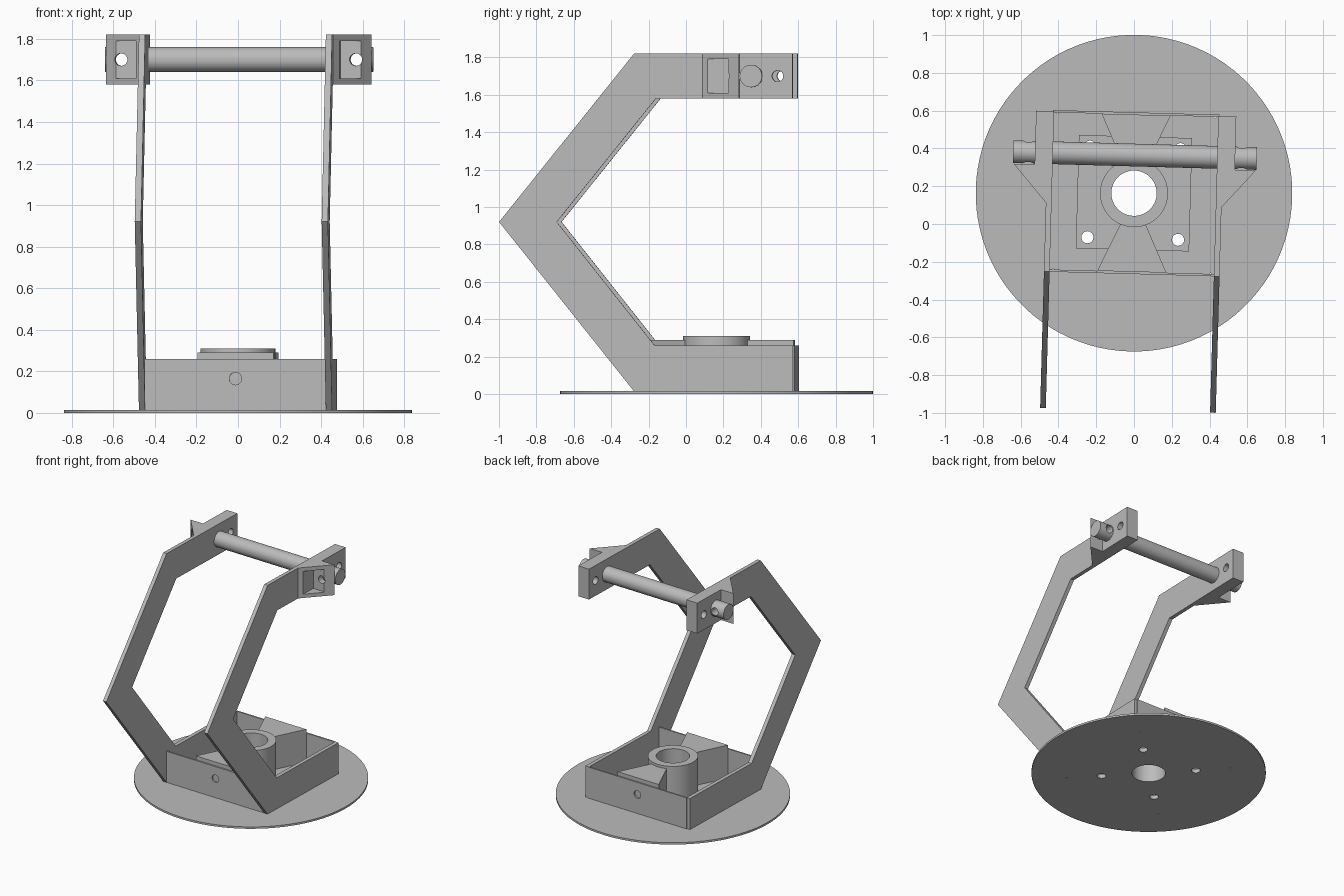
import bpy, bmesh, math
from mathutils import Matrix, Vector

if "Cube" in bpy.data.objects:
    bpy.data.objects.remove(bpy.data.objects["Cube"])

grey = bpy.data.materials.new("light_grey")
grey.use_nodes = True
grey.diffuse_color = (0.5, 0.5, 0.5, 1)
grey.node_tree.nodes["Principled BSDF"].inputs["Base Color"].default_value = (0.5, 0.5, 0.5, 1)

CY = 0.163                      # centre of the base disc along y
MOUNT = Matrix.Translation((0, CY, 0)) @ Matrix.Rotation(math.radians(-1.6), 4, 'Z') \
    @ Matrix.Translation((0, -CY, 0))


def finish(name, bm):
    bmesh.ops.recalc_face_normals(bm, faces=bm.faces[:])
    mesh = bpy.data.meshes.new(name)
    bm.to_mesh(mesh)
    bm.free()
    mesh.materials.append(grey)
    ob = bpy.data.objects.new(name, mesh)
    bpy.context.collection.objects.link(ob)
    return ob


def prism(name, points, lo, hi, axis='Z'):
    """Extrude a 2D outline: along Z from (x, y) points, along X from (y, z) points."""
    bm = bmesh.new()
    place = (lambda p, d: (p[0], p[1], d)) if axis == 'Z' else (lambda p, d: (d, p[0], p[1]))
    face = bm.faces.new([bm.verts.new(place(p, lo)) for p in points])
    ext = bmesh.ops.extrude_face_region(bm, geom=[face])
    top = [v for v in ext["geom"] if isinstance(v, bmesh.types.BMVert)]
    bmesh.ops.translate(bm, verts=top, vec=Vector(place((0, 0), hi - lo)))
    return finish(name, bm)


def box(name, x0, x1, y0, y1, z0, z1):
    return prism(name, [(x0, y0), (x1, y0), (x1, y1), (x0, y1)], z0, z1)


def cylinder(name, centre, radius, depth, axis='Z', segments=32):
    bm = bmesh.new()
    turn = {'Z': Matrix(), 'X': Matrix.Rotation(math.pi / 2, 4, 'Y'),
            'Y': Matrix.Rotation(math.pi / 2, 4, 'X')}[axis]
    bmesh.ops.create_cone(bm, cap_ends=True, segments=segments, radius1=radius,
                          radius2=radius, depth=depth,
                          matrix=Matrix.Translation(centre) @ turn)
    return finish(name, bm)


def cut(ob, *cutters):
    for c in cutters:
        c.hide_render = True
        mod = ob.modifiers.new("cut", 'BOOLEAN')
        mod.operation, mod.solver, mod.object = 'DIFFERENCE', 'EXACT', c
    bpy.context.view_layer.update()
    mesh = bpy.data.meshes.new_from_object(ob.evaluated_get(bpy.context.evaluated_depsgraph_get()))
    ob.modifiers.clear()
    ob.data = mesh
    for c in cutters:
        bpy.data.objects.remove(c)
    return ob


def round_holes(distance, radius):
    """Four vertical cutters on the diagonals."""
    return [cylinder("hole", (sx * distance, CY + sy * distance, 0), radius, 0.2, segments=20)
            for sx in (-1, 1) for sy in (-1, 1)]


def bore():
    return cylinder("bore", (0, CY, 0.1), 0.12, 1, segments=48)


parts = []

# Base disc with centre bore, screw holes and pin holes
disc = cylinder("base_disc", (0, CY, 0.0075), 0.838, 0.015, segments=96)
parts.append(cut(disc, bore(), *round_holes(0.24, 0.032), *round_holes(0.417, 0.006)))

# Thin flange plate under the hub
flange = box("hub_flange", -0.3, 0.3, CY - 0.3, CY + 0.3, 0.014, 0.03)
parts.append(cut(flange, bore(), *round_holes(0.24, 0.032)))

# Hub sleeve
parts.append(cut(cylinder("hub_sleeve", (0, CY, 0.162), 0.18, 0.296, segments=48), bore()))

# Flared ribs and end walls, front and back
for s, label in ((-1, "front"), (1, "back")):
    near, far, out = CY + s * 0.15, CY + s * 0.416, CY + s * 0.428
    parts.append(prism(label + "_rib", [(-0.06, near), (0.06, near), (0.183, far), (-0.183, far)],
                       0.014, 0.29))
    wall = box(label + "_wall", -0.44, 0.44, min(far, out), max(far, out), 0.014, 0.26)
    parts.append(cut(wall, cylinder("hole", (0, far, 0.165), 0.03, 0.2, 'Y', 24)))

# Bent side arms with their end brackets
arm_outline = [(-0.265, 0.014), (-0.987, 0.92), (-0.265, 1.82), (0.585, 1.82), (0.585, 1.58),
               (-0.148, 1.58), (-0.678, 0.92), (-0.155, 0.26), (0.585, 0.26), (0.585, 0.014)]
bracket_outline = [(0.465, 0.1), (0.64, 0.3), (0.53, 0.3), (0.53, 0.585), (0.465, 0.585)]
for s, label in ((-1, "right"), (1, "left")):
    def side_hole():
        return cylinder("hole", (s * 0.48, 0.505, 1.7), 0.03, 0.3, 'X', 24)
    arm = prism(label + "_arm", arm_outline, *sorted((s * 0.435, s * 0.465)), axis='X')
    parts.append(cut(arm, side_hole()))
    bracket = prism(label + "_bracket", [(s * x, y) for x, y in bracket_outline], 1.58, 1.82)
    pocket = box("pocket", *sorted((s * 0.49, s * 0.59)), 0, 0.25, 1.61, 1.79)
    screw = cylinder("hole", (s * 0.565, 0.2, 1.7), 0.03, 0.3, 'Y', 24)
    parts.append(cut(bracket, side_hole(), pocket, screw))

# Cross rod, drilled near both ends
rod = cylinder("cross_rod", (0, 0.365, 1.7), 0.06, 1.29, 'X', 48)
parts.append(cut(rod, *[cylinder("hole", (s * 0.565, 0.365, 1.7), 0.03, 0.3, 'Y', 24)
                        for s in (-1, 1)]))

# Turn the whole mount slightly on the disc and shade
for ob in parts:
    ob.data.transform(MOUNT)
bpy.ops.object.select_all(action='DESELECT')
for ob in parts:
    ob.select_set(True)
bpy.context.view_layer.objects.active = parts[0]
bpy.ops.object.shade_smooth_by_angle(angle=math.radians(30))
